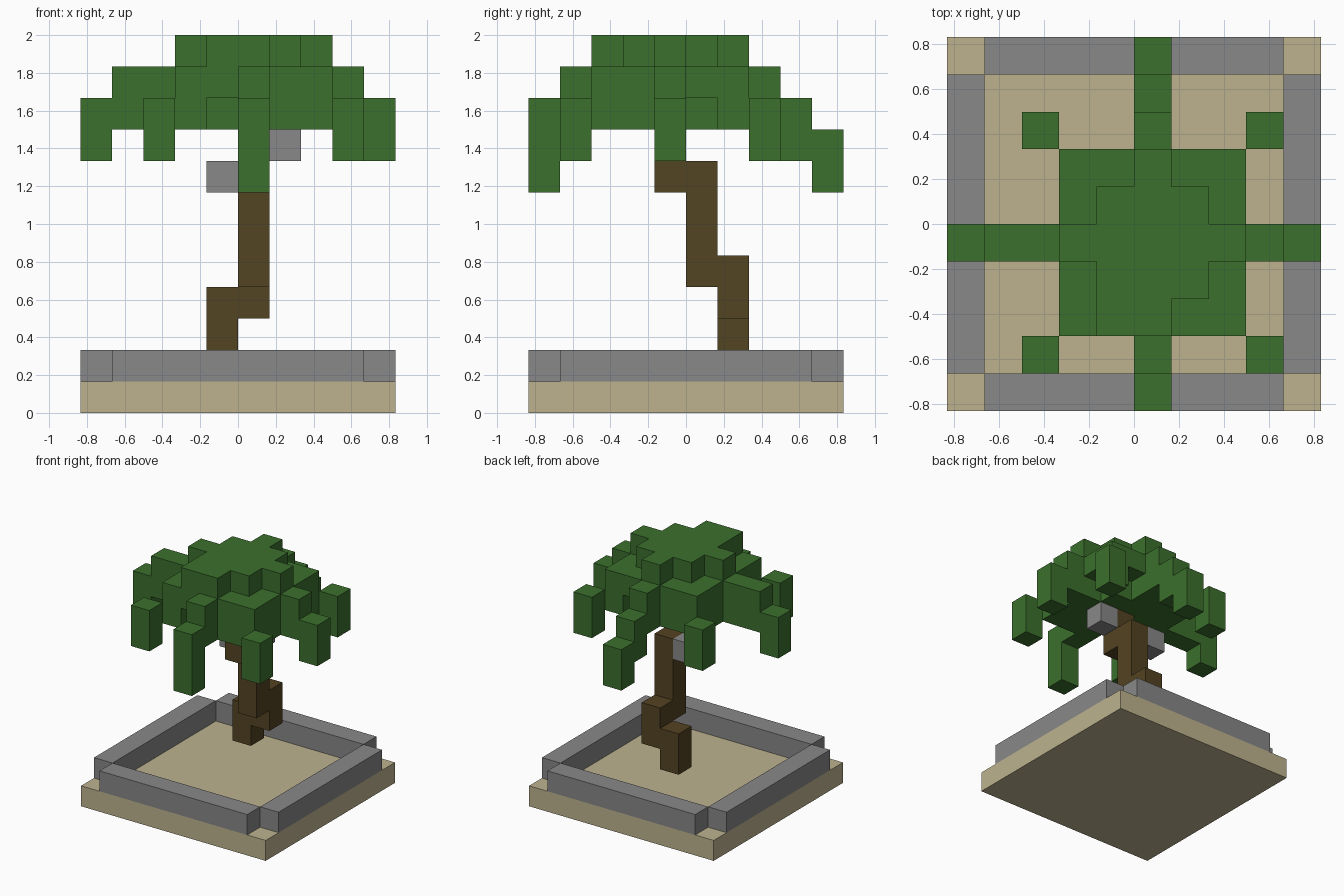
import bpy
import bmesh
from mathutils import Vector

cube = bpy.data.objects.get("Cube")
if cube:
    bpy.data.objects.remove(cube)

U = 1 / 6  # edge length of one block


def material(name, rgb):
    mat = bpy.data.materials.new(name)
    mat.use_nodes = True
    colour = (*rgb, 1)
    mat.diffuse_color = colour
    bsdf = next(n for n in mat.node_tree.nodes if n.type == 'BSDF_PRINCIPLED')
    bsdf.inputs["Base Color"].default_value = colour
    return mat


def box(x, y, z):
    """Block cells in inclusive ranges; a single number means one block."""
    spans = [(s, s) if isinstance(s, int) else s for s in (x, y, z)]
    (a, b), (c, d), (e, f) = spans
    return {(i, j, k) for i in range(a, b + 1)
            for j in range(c, d + 1) for k in range(e, f + 1)}


def build(name, cells, mat):
    """Skin a set of block cells with only its outer faces."""
    bm = bmesh.new()
    for cell in cells:
        centre = (Vector(cell) + Vector((.5, .5, .5))) * U
        for axis in range(3):
            for sign in (-1, 1):
                step = [0, 0, 0]
                step[axis] = sign
                if tuple(p + q for p, q in zip(cell, step)) in cells:
                    continue
                n = Vector(step)
                u = Vector((0, 0, 0))
                u[(axis + 1) % 3] = 1
                v = n.cross(u)
                corners = (n + u + v, n - u + v, n - u - v, n + u - v)
                bm.faces.new([bm.verts.new(centre + c * U / 2) for c in corners])
    bmesh.ops.remove_doubles(bm, verts=bm.verts, dist=.001)
    bmesh.ops.dissolve_limit(bm, angle_limit=.01, verts=bm.verts, edges=bm.edges)
    mesh = bpy.data.meshes.new(name)
    bm.to_mesh(mesh)
    bm.free()
    mesh.materials.append(mat)
    obj = bpy.data.objects.new(name, mesh)
    bpy.context.collection.objects.link(obj)


sand = material("sand", (.51, .45, .275))
stone = material("stone grey", (.246, .246, .246))
bark = material("bark brown", (.086, .056, .016))
leaf = material("leaf green", (.044, .160, .026))

# Ground slab and the four border walls, open at the corners
build("sand_base", box((-5, 4), (-5, 4), 0), sand)
for name, x, y in (("front_wall", (-4, 3), -5), ("back_wall", (-4, 3), 4),
                   ("right_wall", -5, (-4, 3)), ("left_wall", 4, (-4, 3))):
    build(name, box(x, y, 1), stone)

# Crooked trunk
build("trunk", box(-1, 1, (2, 3)) | box(0, 1, (3, 4)) | box(0, 0, (4, 7))
      | box(0, -1, (7, 8)), bark)

# Round fruit blocks under the crown
build("left_fruit", box(1, -1, 8), stone)
build("right_fruit", box(-1, 0, 7), stone)

# Crown: stepped cap, broad middle layer, notched lower layer
cap = {(x, y, 11) for x, y, z in box((-2, 2), (-3, 1), 11)
       if abs(x) + abs(y + 1) <= 2} | box(-1, -3, 11)
middle = box((-2, 2), (-3, 1), (9, 10))
notches = (box(-1, -3, 9) | box(-2, -2, 9) | box(2, 0, 9) | box(1, 1, 9))
crown = cap | (middle - notches)

# Drooping fronds along the axes
crown |= box((-4, -3), -1, (9, 10)) | box(-5, -1, (8, 9))
crown |= box(3, -1, (9, 10)) | box(4, -1, (8, 9))
crown |= box(0, -4, (9, 10)) | box(0, -5, (7, 9))
crown |= box(0, 2, (9, 10)) | box(0, 3, (8, 9)) | box(0, 4, (7, 8))

# Hanging tips on the diagonals
for x in (-3, 3):
    for y in (-4, 2):
        crown |= box(x, y, (8, 9))
build("leaf_crown", crown, leaf)
